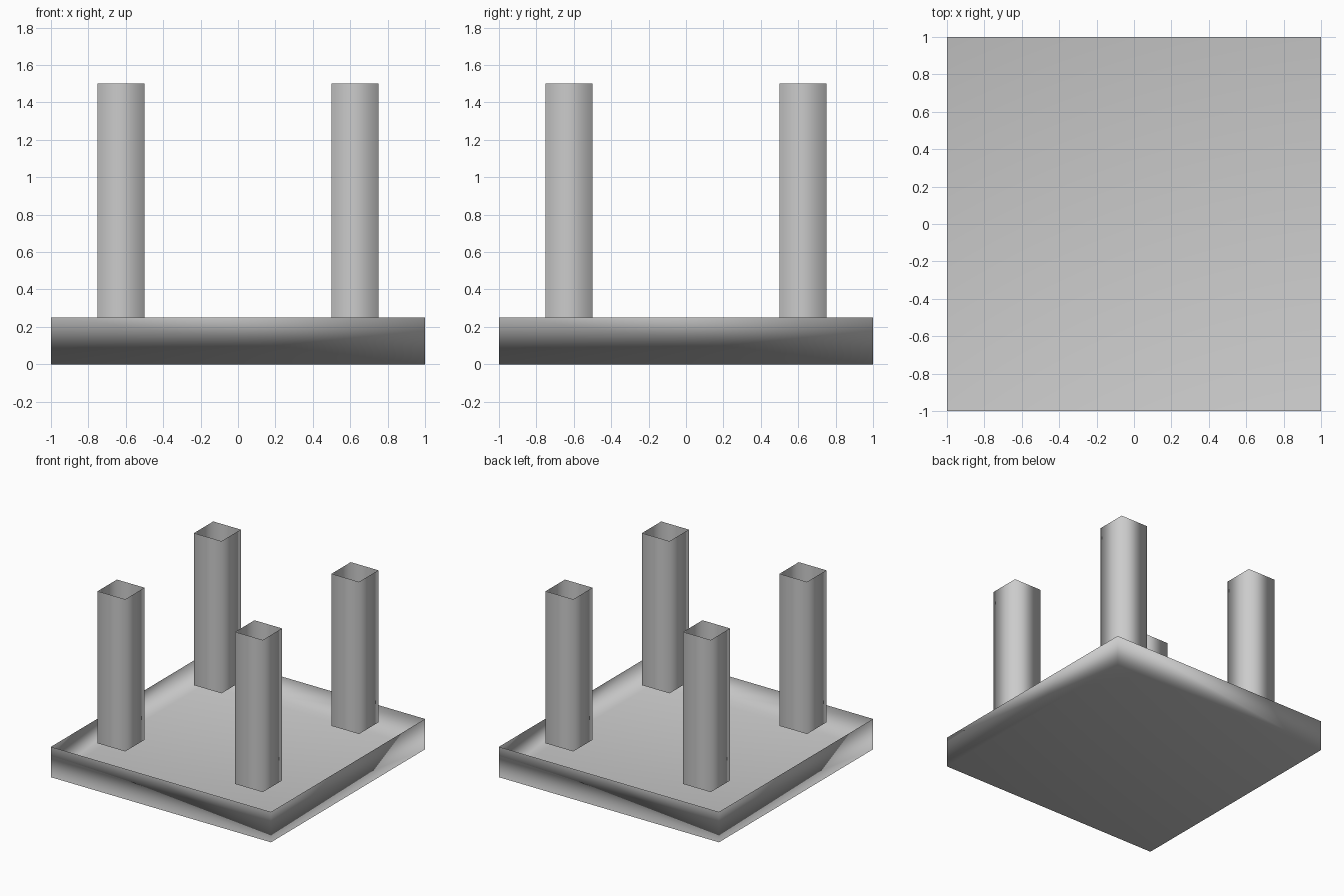
import bpy
import bmesh
from mathutils import Matrix, Vector

if "Cube" in bpy.data.objects:
    bpy.data.objects.remove(bpy.data.objects["Cube"])


def open_box(name, lo, hi, open_bottom):
    """Thin-walled, smooth-shaded box without a top (and optionally without a bottom)."""
    lo, hi = Vector(lo), Vector(hi)
    bm = bmesh.new()
    place = Matrix.Translation((lo + hi) / 2) @ Matrix.Diagonal((hi - lo).to_4d())
    bmesh.ops.create_cube(bm, size=1, matrix=place)
    bm.normal_update()
    caps = [f for f in bm.faces
            if f.normal.z > 0.5 or (open_bottom and f.normal.z < -0.5)]
    bmesh.ops.delete(bm, geom=caps, context='FACES')
    for f in bm.faces:
        f.smooth = True
    mesh = bpy.data.meshes.new(name)
    bm.to_mesh(mesh)
    bm.free()
    obj = bpy.data.objects.new(name, mesh)
    bpy.context.collection.objects.link(obj)
    # Area-weighted normals keep the large floor evenly shaded
    mod = obj.modifiers.new("area_normals", 'WEIGHTED_NORMAL')
    mod.mode = 'FACE_AREA'
    return obj


# Shallow tray: floor and four walls, open on top
open_box("tray", (-1, -1, 0), (1, 1, 0.25), False)

# Four square tubes, open at both ends, starting at rim height
for side_y, sy in (("front", -1), ("back", 1)):
    for side_x, sx in (("left", -1), ("right", 1)):
        cx, cy = 0.625 * sx, 0.625 * sy
        open_box(f"{side_y}_{side_x}_post",
                 (cx - 0.125, cy - 0.125, 0.25),
                 (cx + 0.125, cy + 0.125, 1.5), True)
